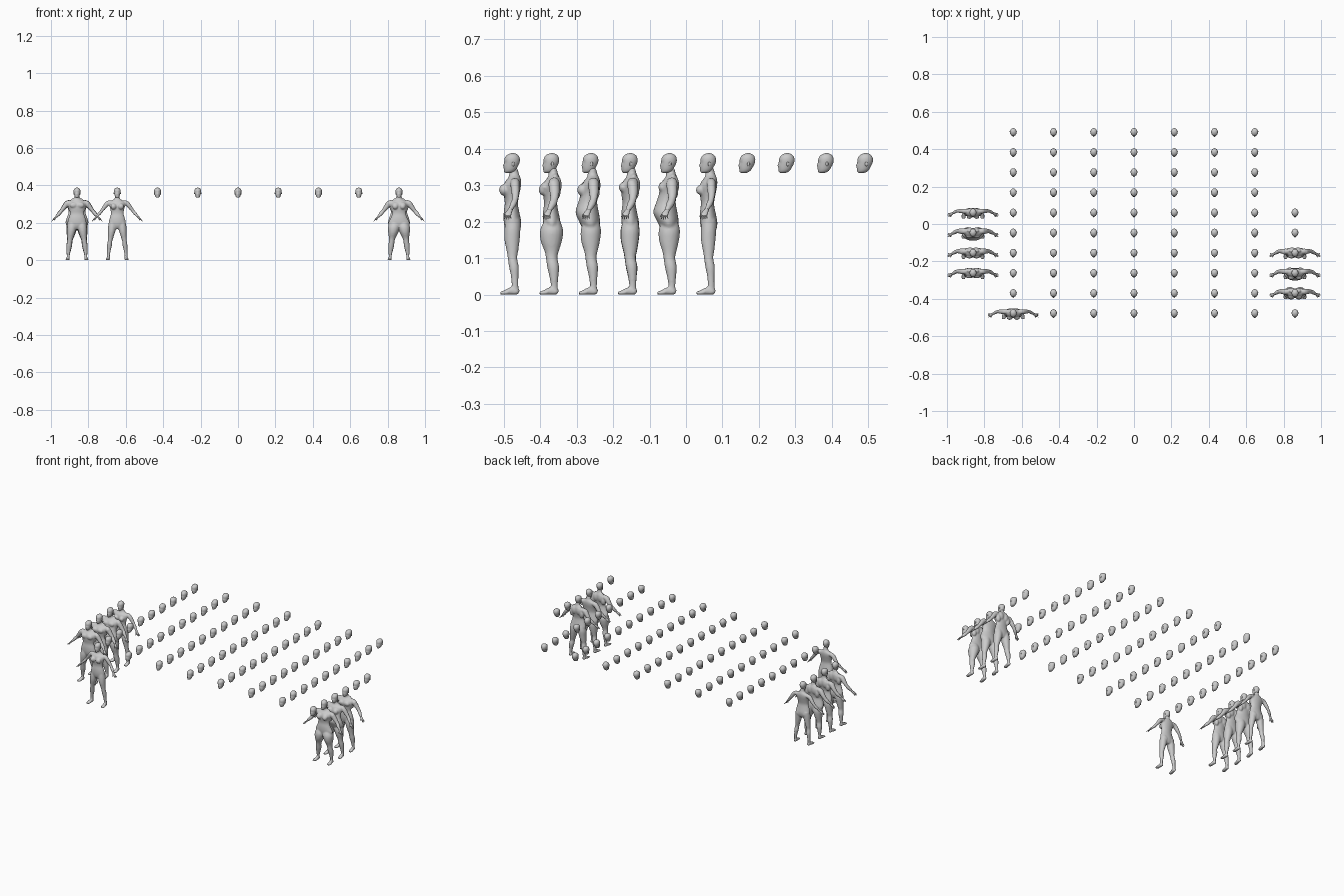
import bpy, bmesh, math
from mathutils import Vector, Matrix

UP = Vector((0, 0, 1))
SIDE_REF = Vector((0, 1, 0))


def spline(rows, sub):
    """Catmull-Rom refinement of rows of numbers."""
    out = []
    for i in range(len(rows) - 1):
        a, b, c, d = (rows[min(max(i + k, 0), len(rows) - 1)] for k in (-1, 0, 1, 2))
        for s in range(sub):
            t = s / sub
            out.append([0.5 * (2 * q + (r - p) * t + (2 * p - 5 * q + 4 * r - u) * t * t
                               + (3 * q - p - 3 * r + u) * t ** 3)
                        for p, q, r, u in zip(a, b, c, d)])
    out.append(list(rows[-1]))
    return out


def tube(bm, rows, seg=16, sub=3, sx=1, axis=None, ref=SIDE_REF):
    """Loft ellipses along rows of (x, y, z, radius across, radius along ref)."""
    rows = spline(rows, sub)
    pts = [Vector((sx * r[0], r[1], r[2])) for r in rows]
    rings = []
    for i, r in enumerate(rows):
        t = axis or (pts[min(i + 1, len(pts) - 1)] - pts[max(i - 1, 0)]).normalized()
        u = ref.cross(t).normalized()
        v = t.cross(u)
        rings.append([bm.verts.new(pts[i] + u * r[3] * math.cos(2 * math.pi * k / seg)
                                   + v * r[4] * math.sin(2 * math.pi * k / seg)) for k in range(seg)])
    for a, b in zip(rings, rings[1:]):
        for k in range(seg):
            j = (k + 1) % seg
            bm.faces.new((a[k], a[j], b[j], b[k]))
    bm.faces.new(rings[0][::-1])
    bm.faces.new(rings[-1])


def blob(bm, c, r, seg=14):
    m = Matrix.Translation(c) @ Matrix.Diagonal((*r, 1))
    bmesh.ops.create_uvsphere(bm, u_segments=seg, v_segments=seg // 2 + 2, radius=1, matrix=m)


def pair(bm, c, r, seg=14):
    for s in (-1, 1):
        blob(bm, (s * c[0], c[1], c[2]), r, seg)


def finish(bm, name):
    bmesh.ops.recalc_face_normals(bm, faces=bm.faces)
    for f in bm.faces:
        f.smooth = True
    me = bpy.data.meshes.new(name)
    bm.to_mesh(me)
    bm.free()
    return me


def place(name, me, x, y):
    ob = bpy.data.objects.new(name, me)
    ob.location = (x, y, 0)
    bpy.context.collection.objects.link(ob)
    return ob


def head_mesh():
    # skull and jaw: (z, half width, front, back)
    prof = [(.334, .005, -.019, -.004), (.337, .0095, -.022, .003), (.343, .0128, -.0235, .009),
            (.350, .0148, -.0243, .013), (.358, .0166, -.024, .0172), (.366, .0178, -.0238, .0195),
            (.374, .0176, -.0225, .019), (.381, .0150, -.0180, .0158), (.3857, .0095, -.0105, .0095),
            (.388, .0025, -.003, .003)]
    bm = bmesh.new()
    tube(bm, [(0, (f + b) / 2, z, w, (b - f) / 2) for z, w, f, b in prof], 22, 2, axis=UP)
    # nose, lips, chin, brow, eye sockets
    for x, y, z, rad, dy in ((0, -.024, .354, .0034, -.0045), (0, -.024, .360, .003, -.002),
                             (0, -.024, .346, .004, -.0015), (0, -.021, .337, .005, -.002),
                             (.007, -.021, .362, .004, .0028), (-.007, -.021, .362, .004, .0028)):
        for v in bm.verts:
            v.co.y += dy * math.exp(-(v.co - Vector((x, y, z))).length_squared / rad ** 2)
    # ears
    pair(bm, (.0172, .001, .358), (.0018, .0038, .0062), 8)
    return finish(bm, "head")


def hands_mesh():
    bm = bmesh.new()
    for s in (-1, 1):
        # palm
        tube(bm, [(.110, -.006, .233, .0055, .0062), (.117, -.010, .226, .0048, .0078),
                  (.124, -.013, .219, .0040, .0088), (.127, -.014, .2155, .0026, .0078)], 10, 2, s)
        # fingers
        for k in range(4):
            y = -.0205 + k * .0044
            e = .0015 * abs(k - 1.3)
            dy = (k - 1.5) * .0016
            tube(bm, [(.125, y, .218, .002, .0021), (.131, y + dy / 2, .2125, .0019, .0019),
                      (.1365 - e, y + dy, .206 + e, .0011, .0011)], 6, 2, s)
        # thumb
        tube(bm, [(.115, -.014, .227, .003, .003), (.118, -.021, .220, .0025, .0025),
                  (.121, -.025, .213, .0013, .0013)], 6, 2, s, ref=Vector((1, 0, 0)))
    return finish(bm, "hands")


def body_mesh(wide=1, limb=1, muscle=0, belly=0, breast=0, hip=1):
    bm = bmesh.new()
    # torso and neck: (z, half width, front, back)
    prof = [(.166, .030, -.012, .014), (.180, .044, -.021, .021), (.200, .049, -.025, .023),
            (.225, .043, -.025, .018), (.250, .036, -.022, .014), (.275, .040, -.025, .018),
            (.295, .046, -.026, .022), (.310, .044, -.021, .023), (.321, .027, -.012, .021),
            (.330, .0145, -.010, .017), (.347, .0125, -.010, .013)]
    rows = []
    for z, w, f, b in prof:
        g = math.exp(-((z - .232) / .035) ** 2)
        h = math.exp(-((z - .190) / .025) ** 2)
        w = w * (1 + (wide - 1) * min(1, (.36 - z) / .05)) * (1 + (hip - 1) * h) + belly * g * .4
        f -= belly * g
        b += belly * g * .15
        rows.append((0, (f + b) / 2, z, w, (b - f) / 2))
    tube(bm, rows, 28, 3, axis=UP)
    # buttocks
    pair(bm, (.020 * hip, .008, .190), (.023 * hip, .015 * hip, .022))
    if breast:
        pair(bm, (.020, -.024, .287), (.016 * breast, .014 * breast, .016 * breast))
    if muscle:
        # chest, back, shoulder and neck muscles
        pair(bm, (.019, -.022, .294), (.020, .009 * muscle, .014))
        pair(bm, (.034, .010, .284), (.014 * muscle, .014, .026))
        pair(bm, (.017, .016, .300), (.018, .010 * muscle, .024))
        pair(bm, (.014, .009, .324), (.018, .009, .008))
        pair(bm, (.056, .004, .302), (.014 * muscle, .014 * muscle, .014))
    a = limb
    t = limb * hip
    for s in (-1, 1):
        # arm
        tube(bm, [(.034, .006, .308, .012, .013), (.048, .006, .306, .014 * a, .014 * a),
                  (.060, .006, .295, .0135 * a, .0135 * a), (.071, .007, .280, .0118 * a, .0125 * a),
                  (.086, .006, .261, .0090 * a, .0095 * a), (.095, .002, .250, .0098 * a, .0100 * a),
                  (.106, -.004, .238, .0072 * a, .0078 * a), (.115, -.009, .228, .0056, .0066)],
             16, 3, s)
        # leg
        tube(bm, [(.024, 0, .205, .020, .020), (.027, -.001, .178, .0245 * t, .0245 * t),
                  (.031, -.002, .148, .0210 * t, .0230 * t), (.036, -.001, .118, .0160 * a, .0175 * a),
                  (.039, -.001, .100, .0135 * a, .0145 * a), (.042, .003, .076, .0145 * a, .0150 * a),
                  (.045, .005, .050, .0108 * a, .0115 * a), (.047, .006, .024, .0080, .0092),
                  (.047, .006, .004, .0085, .0100)], 18, 3, s, axis=UP)
        # foot
        tube(bm, [(.047, .017, .006, .005, .006), (.047, .010, .008, .0090, .010),
                  (.048, -.006, .009, .0095, .011), (.050, -.020, .005, .0118, .0075),
                  (.051, -.030, .004, .0108, .0052), (.051, -.0355, .003, .006, .003)],
             14, 3, s, ref=UP)
    for v in bm.verts:
        v.co.z = max(v.co.z, 0)
    return finish(bm, "body")


COLS = [.2152 * (i - 4) for i in range(9)]
ROWS = [-.475 + .1076 * i for i in range(10)]

# full figures: (column, row) -> build
FIGURES = {
    (1, 0): dict(wide=.94, limb=.9, breast=1),
    (8, 1): dict(wide=1.02, limb=1.1, muscle=1.05, breast=.95, hip=1.17),
    (8, 2): dict(wide=1.06, limb=1.05, belly=.019, breast=1.05, hip=1.08),
    (8, 3): dict(wide=1.04, limb=1.05, muscle=1.1),
    (0, 2): dict(wide=1.04, limb=1.03, muscle=.95),
    (0, 3): dict(wide=1.04, limb=1.08, muscle=1.1),
    (0, 4): dict(wide=1.1, limb=1.1, belly=.021, hip=1.08, muscle=1),
    (0, 5): dict(wide=.95, limb=.88, breast=.85, hip=.98),
}

head, hands = head_mesh(), hands_mesh()
for (c, r), build in FIGURES.items():
    body = place("figure_body", body_mesh(**build), COLS[c], ROWS[r])
    rm = body.modifiers.new("merge", 'REMESH')
    rm.mode = 'VOXEL'
    rm.voxel_size = .0037
    rm.use_smooth_shade = True
    sm = body.modifiers.new("soften", 'SMOOTH')
    sm.factor = .5
    sm.iterations = 3
    place("figure_head", head, COLS[c], ROWS[r])
    place("figure_hands", hands, COLS[c], ROWS[r])

# loose heads fill the rest of the grid
for c in range(1, 9):
    for r in range(10):
        if (c, r) not in FIGURES and (c < 8 or r in (0, 4, 5)):
            place("loose_head", head, COLS[c], ROWS[r])
